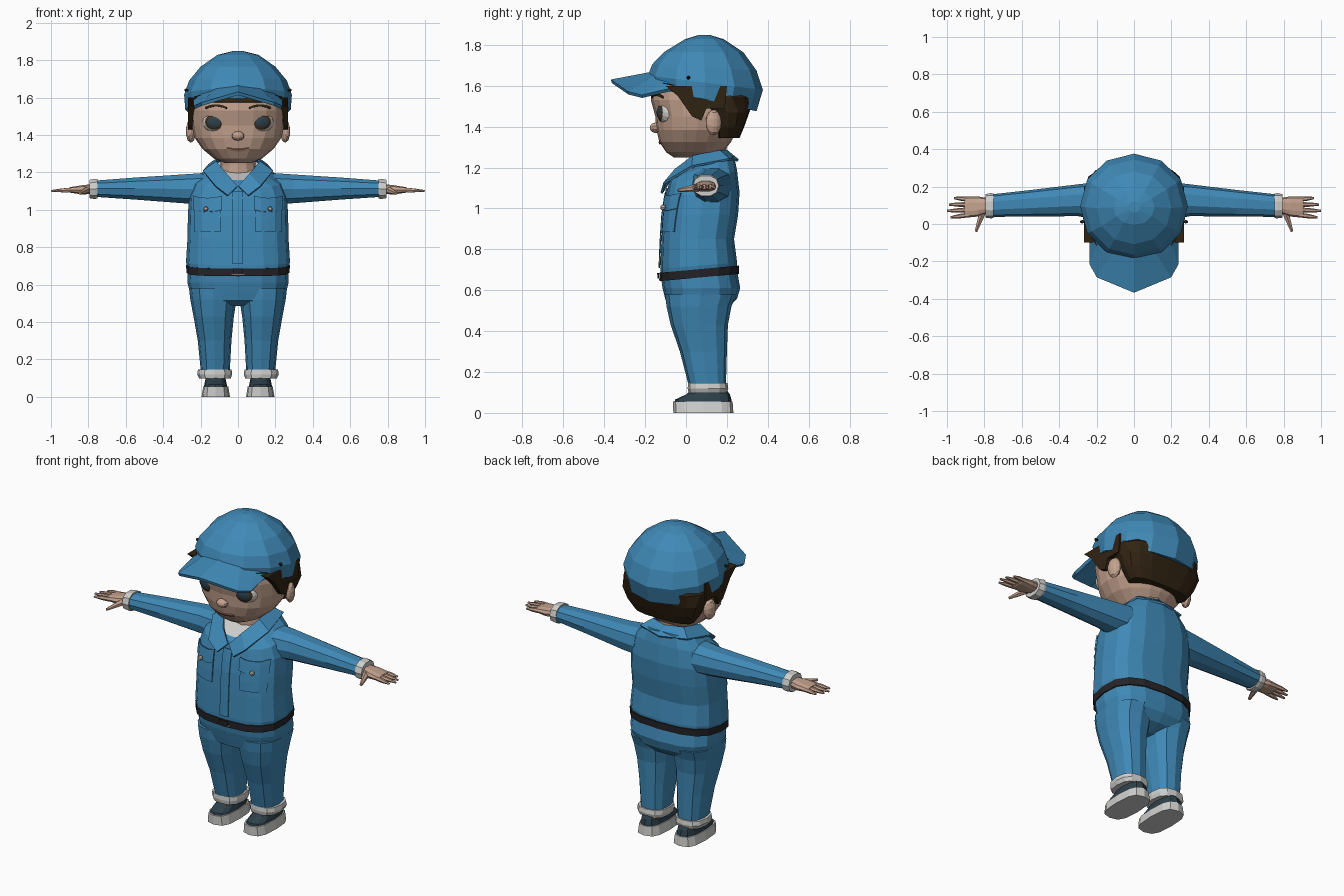
import bpy, bmesh, math
from mathutils import Matrix, Vector
from mathutils.bvhtree import BVHTree

if "Cube" in bpy.data.objects:
    bpy.data.objects.remove(bpy.data.objects["Cube"])

COLOURS = {
    "blue": (0.05, 0.25, 0.47), "skin": (0.55, 0.36, 0.27), "hair": (0.03, 0.017, 0.006),
    "white": (0.62, 0.62, 0.61), "slate": (0.027, 0.052, 0.07), "black": (0.018, 0.018, 0.022),
    "cream": (0.55, 0.50, 0.42), "brown": (0.06, 0.03, 0.012), "lip": (0.36, 0.19, 0.14)}
MATS = {}
for key, col in COLOURS.items():
    MATS[key] = bpy.data.materials.new(key)
    MATS[key].diffuse_color = (*col, 1)


def finish(name, bm, mats, mirror=False, merge=False, thick=0):
    bmesh.ops.recalc_face_normals(bm, faces=bm.faces)
    me = bpy.data.meshes.new(name)
    bm.to_mesh(me)
    bm.free()
    for m in mats.split():
        me.materials.append(MATS[m])
    ob = bpy.data.objects.new(name, me)
    bpy.context.collection.objects.link(ob)
    if mirror:
        mod = ob.modifiers.new("mirror", 'MIRROR')
        mod.use_mirror_merge = merge
    if thick:
        mod = ob.modifiers.new("thickness", 'SOLIDIFY')
        mod.thickness, mod.offset = thick, 0
    return ob


def loft(name, rings, mats, axis='z', n=12, p=2.4, mirror=False):
    """Rings are (a0, a1, b0, b1, c, tilt): box of each section, height, slope along b.
    The end cap gets the last material."""
    bm = bmesh.new()
    loops = []
    for a0, a1, b0, b1, c, *t in rings:
        loop = []
        for i in range(n):
            ang = math.tau * i / n
            u, v = (math.copysign(abs(f) ** (2 / p), f) for f in (math.cos(ang), math.sin(ang)))
            a, b = (a0 + a1) / 2 + u * (a1 - a0) / 2, (b0 + b1) / 2 + v * (b1 - b0) / 2
            h = c + (t[0] if t else 0) * v * (b1 - b0) / 2
            loop.append(bm.verts.new((a, b, h) if axis == 'z' else (h, a, b)))
        loops.append(loop)
    for lo, hi in zip(loops, loops[1:]):
        for i in range(n):
            bm.faces.new((lo[i], lo[(i + 1) % n], hi[(i + 1) % n], hi[i]))
    bm.faces.new(loops[0][::-1])
    bm.faces.new(loops[-1]).material_index = len(mats.split()) - 1
    return finish(name, bm, mats, mirror)


def centred(rows):
    return [(-r, r, *rest) for r, *rest in rows]


def strip(name, inner, outer, mat, thick):
    """Mirrored sheet between two half paths."""
    bm = bmesh.new()
    a, b = [[bm.verts.new(q) for q in path] for path in (inner, outer)]
    for i in range(len(a) - 1):
        bm.faces.new((a[i], a[i + 1], b[i + 1], b[i]))
    return finish(name, bm, mat, True, True, thick)


def ball(name, loc, radii, mat, turn=0, seg=10, rings=7, mirror=True):
    bm = bmesh.new()
    m = (Matrix.Translation(loc) @ Matrix.Rotation(turn, 4, 'Z')
         @ Matrix.Diagonal((*radii, 1)) @ Matrix.Rotation(math.pi / 2, 4, 'X'))
    bmesh.ops.create_uvsphere(bm, u_segments=seg, v_segments=rings, radius=1, matrix=m)
    return finish(name, bm, mat, mirror)


def plate(name, target, x0, x1, z0, z1, mat, lift=0.006, mirror=True, nx=4, nz=3, bend=0.0):
    """Thin patch projected from the front onto another part."""
    me = target.data
    tree = BVHTree.FromPolygons([v.co for v in me.vertices], [list(f.vertices) for f in me.polygons])
    bm = bmesh.new()
    grid = []
    for j in range(nz + 1):
        row = []
        for i in range(nx + 1):
            s = i / nx
            x, z = x0 + (x1 - x0) * s, z0 + (z1 - z0) * j / nz + bend * (1 - (2 * s - 1) ** 2)
            hit = tree.ray_cast(Vector((x, -2, z)), Vector((0, 1, 0)))[0]
            row.append(bm.verts.new((x, hit.y - lift, z)))
        grid.append(row)
    for r, q in zip(grid, grid[1:]):
        for i in range(nx):
            bm.faces.new((r[i], r[i + 1], q[i + 1], q[i]))
    return finish(name, bm, mat, mirror, thick=0.006)


# Jacket body, with the white undershirt as the neck opening
jacket = loft("jacket", centred([
    (.272, -.125, .25, .695, .09), (.278, -.126, .25, .72, .08), (.27, -.12, .235, .85),
    (.268, -.112, .255, .97), (.262, -.098, .262, 1.07, .05), (.235, -.085, .25, 1.15, .2),
    (.175, -.075, .235, 1.20, .38), (.12, -.055, .2, 1.215, .45)]), "blue white", n=16, p=2.7)
strip("collar",
      [(.004, -.088, 1.125), (.06, -.05, 1.19), (.115, .035, 1.255), (.1, .165, 1.28), (0, .2, 1.28)],
      [(.055, -.12, 1.075), (.12, -.105, 1.125), (.185, .03, 1.205), (.155, .21, 1.24), (0, .255, 1.235)],
      "blue", .012)
plate("placket", jacket, -.03, .025, .71, 1.10, "blue", mirror=False, nx=2, nz=6)
plate("pocket", jacket, .09, .232, .885, 1.06, "blue")
plate("pocket_flap", jacket, .085, .238, 1.0, 1.075, "blue", lift=.013, bend=-.012)
ball("pocket_button", (.172, -.112, 1.005), (.014, .014, .014), "cream", seg=8, rings=5)

# Sleeves, cuffs and hands
loft("sleeve", [(.02, .225, 1.025, 1.2, .19), (.042, .212, 1.032, 1.192, .3),
                (.04, .182, 1.052, 1.175, .55), (.038, .157, 1.068, 1.157, .775)],
     "blue", 'x', 10, 2.3, True)
loft("sleeve_cuff", [(.032, .163, 1.058, 1.168, .752), (.03, .165, 1.055, 1.168, .765),
                     (.034, .16, 1.06, 1.162, .795)], "white", 'x', 10, 2.3, True)
loft("palm", [(.06, .138, 1.085, 1.138, .78), (.04, .148, 1.082, 1.132, .835),
              (.034, .147, 1.09, 1.122, .895), (.045, .14, 1.095, 1.118, .905)],
     "skin", 'x', 10, 2.6, True)
for name, y, tip_y, tip_x in (("index", .048, .036, .98), ("middle", .076, .07, 1.0),
                              ("ring", .104, .104, .99), ("little", .132, .139, .962)):
    mid = (y + tip_y) / 2
    loft(name + "_finger", [(y - .013, y + .013, 1.092, 1.12, .885),
                            (mid - .012, mid + .012, 1.092, 1.116, (.885 + tip_x) / 2),
                            (tip_y - .006, tip_y + .006, 1.096, 1.106, tip_x)],
         "skin", 'x', 6, 2, True)
bm = bmesh.new()
d = Vector((.035, -.1, -.015))
bmesh.ops.create_cone(bm, cap_ends=True, segments=6, radius1=.02, radius2=.008, depth=d.length,
                      matrix=Matrix.Translation(Vector((.81, .06, 1.103)) + d / 2)
                      @ d.to_track_quat('Z', 'Y').to_matrix().to_4x4())
finish("thumb", bm, "skin", True)

# Belt and buckle
belt = loft("belt", centred([(.275, -.129, .258, .662, .09), (.278, -.131, .26, .703, .09)]),
            "black", n=16, p=2.7)
plate("buckle", belt, -.034, .034, .653, .69, "cream", .003, False, 2, 1)
plate("buckle_middle", belt, -.027, .027, .658, .685, "black", .007, False, 2, 1)

# Trousers, turn-ups and shoes
loft("trouser_seat", centred([(.10, -.03, .14, .485), (.2, -.09, .21, .515), (.258, -.102, .25, .56),
                              (.27, -.115, .265, .61), (.268, -.122, .25, .68, .09)]),
     "blue", n=16, p=2.6)
loft("trouser_leg", [(.045, .197, .017, .195, .12), (.035, .215, -.03, .2, .3),
                     (.022, .238, -.075, .205, .43), (.008, .255, -.095, .222, .52),
                     (.004, .262, -.102, .245, .58)], "blue", n=12, p=2.5, mirror=True)
loft("trouser_turnup", [(.038, .207, .012, .2, .098), (.032, .218, .008, .207, .12),
                        (.034, .214, .01, .203, .145)], "white", n=12, p=2.6, mirror=True)
loft("shoe_sole", [(.043, .195, -.062, .232, 0), (.052, .186, -.064, .228, .055)],
     "white", n=12, p=3, mirror=True)
loft("shoe_upper", [(.056, .182, -.058, .224, .05), (.06, .18, -.052, .222, .066),
                    (.065, .175, .0, .215, .09), (.07, .17, .04, .19, .125)],
     "slate", n=12, p=2.6, mirror=True)

# Neck and head
loft("neck", centred([(.1, .03, .2, 1.14), (.092, .03, .195, 1.24), (.1, .02, .2, 1.34)]), "skin", p=2)
head = loft("head", centred([
    (.07, -.06, .12, 1.25), (.13, -.097, .18, 1.275), (.19, -.13, .22, 1.325), (.232, -.145, .25, 1.385),
    (.248, -.15, .27, 1.45), (.25, -.172, .285, 1.53), (.24, -.165, .285, 1.61), (.19, -.08, .24, 1.70)]),
    "skin", n=20, p=2.15)
ball("ear", (.252, .135, 1.42), (.026, .04, .062), "skin", turn=.3)
ball("nose", (0, -.145, 1.395), (.036, .032, .026), "skin", mirror=False)
plate("mouth", head, -.06, .06, 1.322, 1.333, "lip", .003, False, 6, 1, -.008)
plate("eyebrow", head, .06, .175, 1.538, 1.55, "hair", .003, True, 5, 1, .014)

# Eyes: pupil, iris and white are rings around the forward pole
eye = ball("eye", (.118, -.092, 1.47), (.073, .05, .06), "white brown slate", turn=.25, seg=16, rings=12)
axis = Matrix.Rotation(.25, 3, 'Z') @ Vector((0, -1, 0))
for f in eye.data.polygons:
    k = (f.center - Vector((.118, -.092, 1.47))).dot(axis) / .05
    f.material_index = 2 if k > .88 else 1 if k > .72 else 0

# Hair: back mass, sideburns and fringe
loft("hair_back", centred([(.19, .13, .262, 1.345), (.232, .12, .285, 1.40), (.258, .1, .31, 1.47),
                           (.27, -.08, .335, 1.54), (.265, -.17, .33, 1.585, -.15)]),
     "hair", n=16, p=2.6)
bm = bmesh.new()
side = bm.faces.new([bm.verts.new((.212, y, z)) for y, z in (
    (-.1, 1.6), (-.04, 1.55), (.03, 1.45), (.075, 1.43), (.1, 1.49), (.19, 1.49), (.2, 1.6))])
new = bmesh.ops.extrude_face_region(bm, geom=[side])["geom"]
bmesh.ops.translate(bm, vec=(.056, 0, 0), verts=[v for v in new if isinstance(v, bmesh.types.BMVert)])
finish("sideburn", bm, "hair", True)
plate("fringe", head, -.16, .16, 1.575, 1.63, "hair", .006, False, 8, 1)

# Cap with peak and side eyelets
loft("cap_crown", centred([
    (.282, -.172, .345, 1.535, -.23), (.288, -.187, .376, 1.615, -.125), (.262, -.165, .345, 1.69, -.06),
    (.2, -.108, .28, 1.765), (.11, -.005, .185, 1.828), (.03, .06, .12, 1.848)]), "blue", n=12, p=2.05)
strip("cap_peak",
      [(0, -.165, 1.66), (.11, -.145, 1.645), (.19, -.09, 1.615), (.235, -.03, 1.6)],
      [(0, -.365, 1.622), (.195, -.283, 1.565), (.232, -.215, 1.548), (.234, -.06, 1.585)],
      "blue", .018)
ball("cap_eyelet", (.276, .012, 1.64), (.012, .009, .009), "black", seg=8, rings=5)

for m in bpy.data.materials:
    if m.users and not m.is_grease_pencil:
        m.use_nodes = True
        m.node_tree.nodes["Principled BSDF"].inputs["Base Color"].default_value = m.diffuse_color
